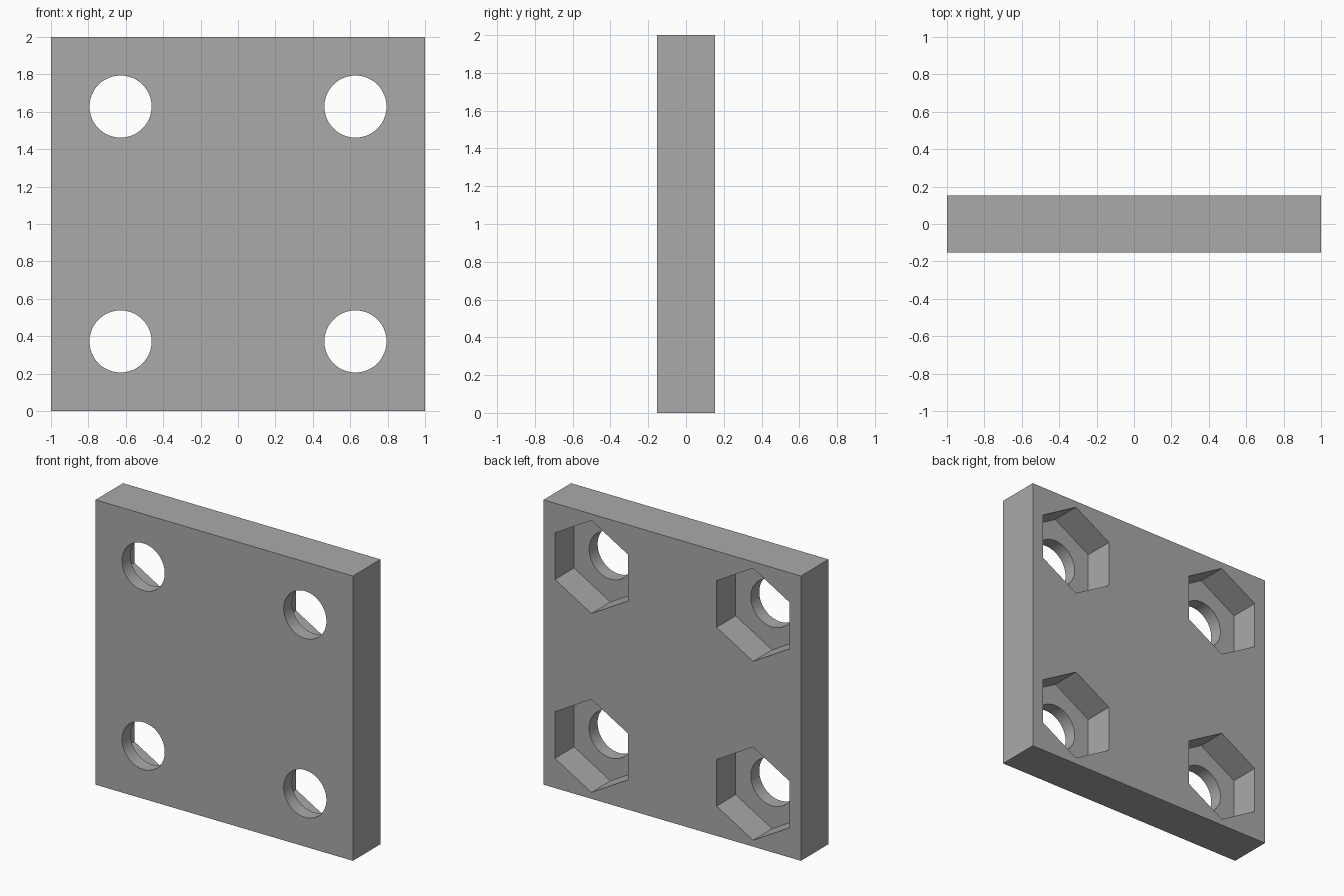
import bpy
import bmesh
from math import pi
from mathutils import Matrix, Vector

cube = bpy.data.objects.get("Cube")
if cube:
    bpy.data.objects.remove(cube, do_unlink=True)

THICK = 0.306           # plate thickness
HOLE = 0.628            # hole offset from the plate centre
BORE_R = 0.166
NUT_R = 0.327           # corner radius of the hexagonal pockets
POCKET = 0.212          # pocket depth from the back

grey = bpy.data.materials.new("grey")
grey.use_nodes = True
colour = (0.4, 0.4, 0.4, 1)
grey.diffuse_color = colour
grey.node_tree.nodes["Principled BSDF"].inputs["Base Color"].default_value = colour


def make_object(name, bm):
    mesh = bpy.data.meshes.new(name)
    bm.to_mesh(mesh)
    bm.free()
    mesh.materials.append(grey)
    obj = bpy.data.objects.new(name, mesh)
    bpy.context.collection.objects.link(obj)
    return obj


def prisms(name, sides, radius, y_min, y_max):
    """One prism along y at each of the four hole positions."""
    bm = bmesh.new()
    for x in (-HOLE, HOLE):
        for z in (1 - HOLE, 1 + HOLE):
            place = Matrix.Translation(Vector((x, (y_min + y_max) / 2, z)))
            bmesh.ops.create_cone(
                bm, cap_ends=True, segments=sides, radius1=radius, radius2=radius,
                depth=y_max - y_min, matrix=place @ Matrix.Rotation(pi / 2, 4, "X"))
    return make_object(name, bm)


# Square plate
bm = bmesh.new()
bmesh.ops.create_cube(bm, size=1, matrix=Matrix.Translation((0, 0, 1))
                      @ Matrix.Diagonal((2, THICK, 2, 1)))
plate = make_object("mounting_plate", bm)

# Round through bores, and hexagonal nut pockets in the back
back = THICK / 2
cutters = [prisms("bore_cutter", 64, BORE_R, -back - 0.1, back + 0.1),
           prisms("nut_pocket_cutter", 6, NUT_R, back - POCKET, back + 0.1)]

bpy.context.view_layer.objects.active = plate
for cutter in cutters:
    cut = plate.modifiers.new(cutter.name, "BOOLEAN")
    cut.operation = "DIFFERENCE"
    cut.solver = "EXACT"
    cut.object = cutter
    bpy.ops.object.modifier_apply(modifier=cut.name)
    bpy.data.objects.remove(cutter, do_unlink=True)

# Smooth bore walls with crisp edges elsewhere
bpy.ops.object.select_all(action="DESELECT")
plate.select_set(True)
bpy.ops.object.shade_smooth_by_angle(angle=pi / 6)
